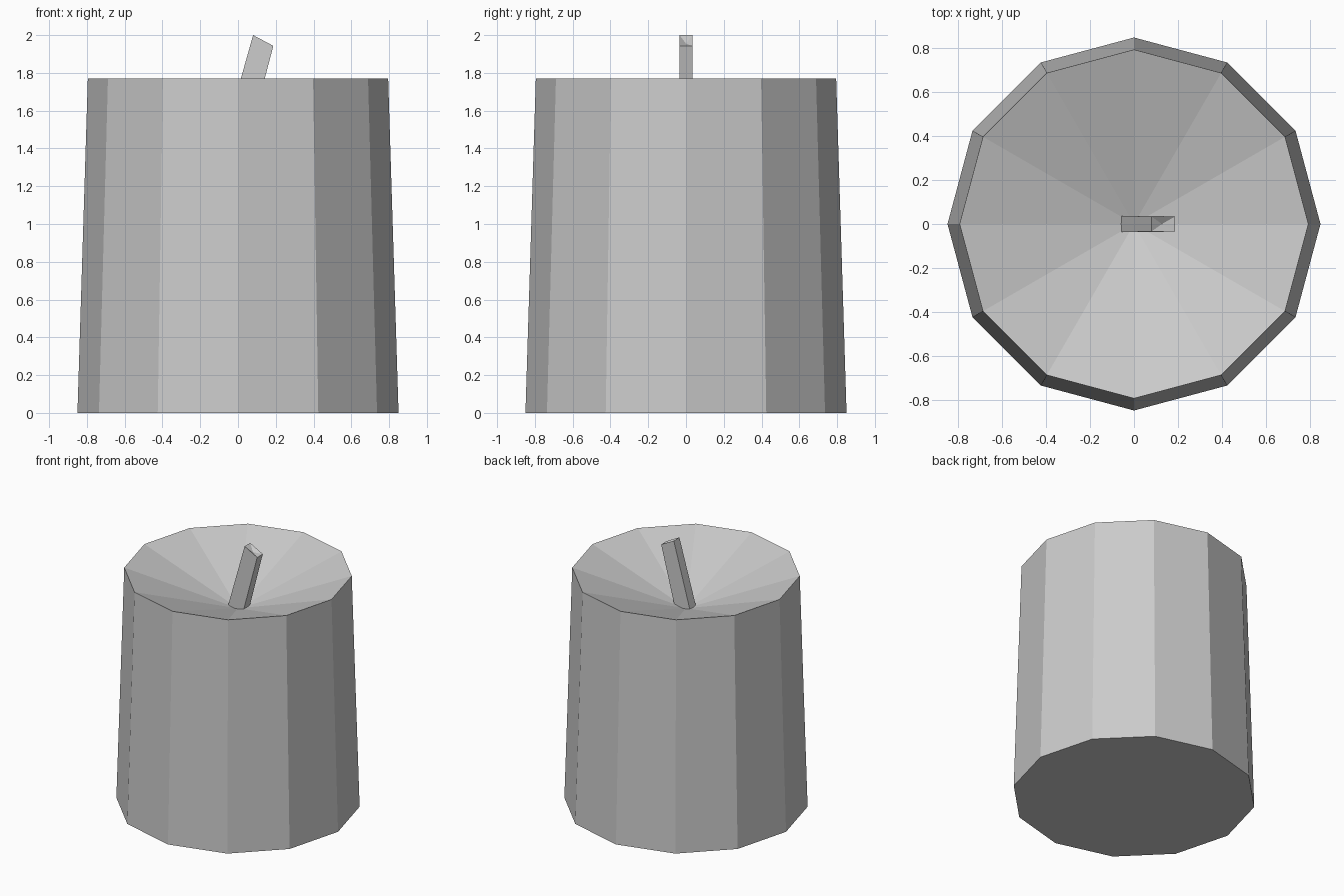
import bpy, bmesh
from math import cos, sin, tau

cube = bpy.data.objects.get("Cube")
if cube:
    bpy.data.objects.remove(cube)

grey = bpy.data.materials.new("plain_grey")
grey.use_nodes = True
colour = (0.6, 0.6, 0.6, 1)
grey.diffuse_color = colour
grey.node_tree.nodes["Principled BSDF"].inputs["Base Color"].default_value = colour


def loft(name, rings, tip):
    """Skin closed rings from bottom to top, with a flat base and a fan to the tip."""
    bm = bmesh.new()
    loops = [[bm.verts.new(p) for p in ring] for ring in rings]
    n = len(loops[0])
    bm.faces.new(loops[0][::-1])
    for low, high in zip(loops, loops[1:]):
        for i in range(n):
            j = (i + 1) % n
            bm.faces.new((low[i], low[j], high[j], high[i]))
    centre = bm.verts.new(tip)
    for i in range(n):
        bm.faces.new((loops[-1][i], loops[-1][(i + 1) % n], centre))
    bmesh.ops.recalc_face_normals(bm, faces=bm.faces)
    mesh = bpy.data.meshes.new(name)
    bm.to_mesh(mesh)
    bm.free()
    mesh.materials.append(grey)
    obj = bpy.data.objects.new(name, mesh)
    bpy.context.collection.objects.link(obj)
    return obj


def circle(radius, z, sides=12):
    return [(radius * cos(tau * i / sides), radius * sin(tau * i / sides), z)
            for i in range(sides)]


def slanted_square(left, right, half):
    (xl, zl), (xr, zr) = left, right
    return [(xl, -half, zl), (xr, -half, zr), (xr, half, zr), (xl, half, zl)]


# Tapered wax body with a conical hollow in its top
loft("candle_body", [circle(0.85, 0), circle(0.795, 1.77)], (0, 0, 1.49))

# Leaning square wick with a shallow dimple in its end
loft("wick", [slanted_square((-0.064, 1.49), (0.068, 1.49), 0.037),
              slanted_square((0.08, 2.0), (0.187, 1.943), 0.034)],
     (0.127, 0, 1.955))
